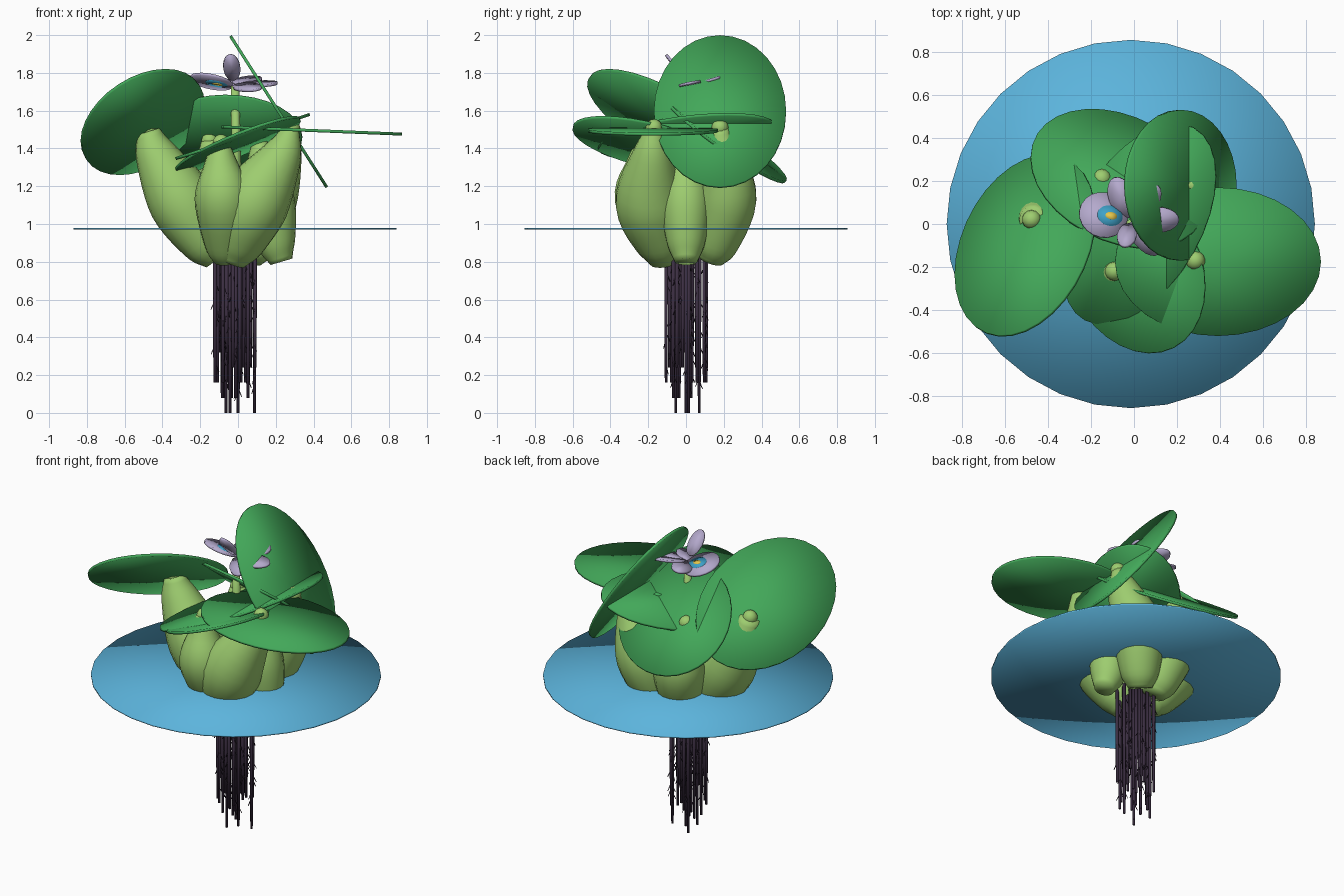
import bpy, bmesh, math, random
from mathutils import Vector, Matrix

if "Cube" in bpy.data.objects:
    bpy.data.objects.remove(bpy.data.objects["Cube"])

random.seed(7)


def mat(name, rgb):
    m = bpy.data.materials.new(name)
    m.diffuse_color = (*rgb, 1)
    m.use_nodes = True
    m.node_tree.nodes["Principled BSDF"].inputs["Base Color"].default_value = m.diffuse_color
    return m


LEAF = mat("leaf green", (0.055, 0.39, 0.10))
BULB = mat("bulb green", (0.34, 0.61, 0.16))
WATER = mat("water blue", (0.107, 0.456, 0.716))
ROOT = mat("root purple", (0.045, 0.028, 0.055))
PETAL = mat("petal lavender", (0.46, 0.40, 0.61))
SPOT = mat("petal blue", (0.05, 0.36, 0.58))
YELLOW = mat("spot yellow", (0.85, 0.62, 0.08))


def finish(bm, name, material):
    bmesh.ops.recalc_face_normals(bm, faces=bm.faces)
    for f in bm.faces:
        f.smooth = True
    me = bpy.data.meshes.new(name)
    bm.to_mesh(me)
    bm.free()
    me.materials.append(material)
    ob = bpy.data.objects.new(name, me)
    bpy.context.collection.objects.link(ob)
    return ob


def plate(name, center, u, v, thick, material, n=32):
    """Thin elliptical plate with half-axes u and v."""
    bm = bmesh.new()
    c, u, v = Vector(center), Vector(u), Vector(v)
    w = u.cross(v).normalized() * thick / 2
    rims = []
    for s in (1, -1):
        rim = [bm.verts.new(c + w * s + u * math.cos(2 * math.pi * i / n)
                            + v * math.sin(2 * math.pi * i / n)) for i in range(n)]
        mid = bm.verts.new(c + w * s)
        for i in range(n):
            bm.faces.new((mid, rim[i], rim[(i + 1) % n]))
        rims.append(rim)
    for i in range(n):
        j = (i + 1) % n
        bm.faces.new((rims[0][i], rims[1][i], rims[1][j], rims[0][j]))
    return finish(bm, name, material)


def leaf(name, center, hx, hy, mxy, a, b):
    """Leaf from its top-view ellipse (half extents, skew) and its slopes."""
    k = mxy / hx
    q = math.sqrt(hy * hy - k * k)
    plate(name, center, (hx, k, a * hx + b * k), (0, q, b * q), 0.016, LEAF)


def add_tube(bm, pts, sides):
    """Loft round rings through (x, y, z, radius) points and cap both ends."""
    rings = []
    for i, p in enumerate(pts):
        t = Vector(pts[min(i + 1, len(pts) - 1)][:3]) - Vector(pts[max(i - 1, 0)][:3])
        rot = Vector((0, 0, 1)).rotation_difference(t)
        rings.append([bm.verts.new(Vector(p[:3]) + rot @ Vector(
            (p[3] * math.cos(2 * math.pi * j / sides),
             p[3] * math.sin(2 * math.pi * j / sides), 0))) for j in range(sides)])
    for r0, r1 in zip(rings, rings[1:]):
        for j in range(sides):
            k = (j + 1) % sides
            bm.faces.new((r0[j], r0[k], r1[k], r1[j]))
    bm.faces.new(rings[0][::-1])
    bm.faces.new(rings[-1])


def smooth_path(pts, steps=5):
    """Catmull-Rom interpolation of 4D points."""
    P = [Vector(p) for p in pts]
    P = [P[0] * 2 - P[1]] + P + [P[-1] * 2 - P[-2]]
    out = []
    for i in range(1, len(P) - 2):
        p0, p1, p2, p3 = P[i - 1:i + 3]
        for s in range(steps):
            t = s / steps
            out.append(0.5 * (2 * p1 + (p2 - p0) * t + (2 * p0 - 5 * p1 + 4 * p2 - p3) * t * t
                              + (3 * p1 - p0 - 3 * p2 + p3) * t ** 3))
    out.append(P[-2])
    return [(p[0], p[1], p[2], max(p[3], 0.005)) for p in out]


# Water surface
plate("water_surface", (-0.015, 0, 0.975), (0.855, 0, 0), (0, 0.855, 0), 0.01, WATER, 32)

# Leaf pads
leaf("leaf_left", (-0.505, -0.10, 1.54), 0.325, 0.42, 0.045, 0.60, -0.64)
leaf("leaf_right", (0.39, -0.175, 1.495), 0.478, 0.345, 0, -0.04, 0)
leaf("leaf_steep", (0.215, 0.18, 1.595), 0.255, 0.35, 0, -1.57, 0)
leaf("leaf_middle", (0.025, 0.0, 1.463), 0.355, 0.467, 0.079, 0.33, 0)
leaf("leaf_front", (0.0, -0.20, 1.42), 0.33, 0.40, -0.03, 0.36, -0.15)
leaf("leaf_back", (-0.07, 0.21, 1.45), 0.41, 0.32, -0.04, -0.17, -0.75)

# Swollen float bulbs: base, belly, shoulder, tip
bulbs = {
    "left": [(-0.11, 0.0, 0.81, 0.07), (-0.17, 0.0, 0.90, 0.13), (-0.30, 0.01, 1.12, 0.175),
             (-0.43, 0.02, 1.36, 0.115), (-0.475, 0.02, 1.49, 0.06)],
    "right": [(-0.04, -0.11, 0.80, 0.08), (0.0, -0.13, 0.90, 0.14), (0.09, -0.19, 1.12, 0.185),
              (0.23, -0.18, 1.36, 0.11), (0.285, -0.17, 1.51, 0.04)],
    "side": [(0.23, 0.0, 0.80, 0.06), (0.20, 0.0, 0.91, 0.105), (0.17, 0.0, 1.12, 0.13),
             (0.13, 0.0, 1.32, 0.085), (0.11, 0.0, 1.46, 0.03)],
    "steep": [(0.06, 0.13, 0.81, 0.07), (0.09, 0.16, 0.90, 0.12), (0.16, 0.22, 1.14, 0.155),
              (0.24, 0.20, 1.36, 0.10), (0.275, 0.18, 1.51, 0.04)],
    "front": [(-0.06, -0.10, 0.81, 0.07), (-0.07, -0.14, 0.90, 0.11), (-0.08, -0.23, 1.14, 0.15),
              (-0.09, -0.23, 1.32, 0.09), (-0.09, -0.22, 1.43, 0.045)],
    "back": [(-0.05, 0.12, 0.81, 0.07), (-0.07, 0.15, 0.90, 0.12), (-0.11, 0.22, 1.14, 0.155),
             (-0.14, 0.21, 1.32, 0.09), (-0.15, 0.21, 1.44, 0.045)],
}
for key, pts in bulbs.items():
    bm = bmesh.new()
    add_tube(bm, smooth_path(pts), 18)
    # rounded tip showing through the pad
    bmesh.ops.create_uvsphere(bm, u_segments=14, v_segments=8, radius=0.045,
                              matrix=Matrix.Translation(Vector(pts[-1][:3])))
    finish(bm, "float_bulb_" + key, BULB)

# Flower stalk
bm = bmesh.new()
add_tube(bm, [(0.0, 0, 0.9, 0.03), (-0.01, 0, 1.4, 0.025), (-0.015, 0, 1.73, 0.022)], 12)
finish(bm, "flower_stalk", BULB)

# Flower petals: angle, distance, half length, half width, rise, roll
fc = Vector((-0.02, 0.02, 1.735))
petals = [(170, 0.125, 0.115, 0.11, 0.15, 0.35), (110, 0.11, 0.10, 0.06, 0.1, -0.2),
          (50, 0.11, 0.10, 0.06, 0.2, 0.2), (0, 0.13, 0.10, 0.06, 0.05, 0.2),
          (-50, 0.11, 0.10, 0.055, -0.1, 0.3), (-100, 0.12, 0.085, 0.045, 0.9, 0.2)]
for i, (ang, dist, hl, hw, rise, roll) in enumerate(petals):
    a = math.radians(ang)
    d = Vector((math.cos(a), math.sin(a), 0))
    side = Vector((-math.sin(a), math.cos(a), 0))
    u = d * math.cos(rise) + Vector((0, 0, math.sin(rise)))
    w = side.cross(u) * -1
    v = side * math.cos(roll) + w * math.sin(roll)
    c = fc + u * dist
    plate("petal_%d" % (i + 1), c, u * hl, v * hw, 0.014, PETAL, 20)
    if i == 0:
        # Blue patch and yellow eye on both sides of the banner petal
        n = u.cross(v).normalized()
        plate("petal_blue_patch", c - u * 0.03, u * 0.06, v * 0.05, 0.018, SPOT, 20)
        plate("petal_yellow_eye", c - u * 0.035, u * 0.028, v * 0.018, 0.022, YELLOW, 14)

# Hanging roots with fine side hairs
bm = bmesh.new()
for i in range(28):
    ang = i * 2.4
    r = 0.118 * math.sqrt((i + 0.5) / 28)
    x, y = -0.015 + r * math.cos(ang), r * math.sin(ang)
    low = 0.0 if i % 7 == 0 else random.choice((0.08, 0.16, 0.16, 0.24, 0.32))
    add_tube(bm, [(x, y, low, 0.008), (x, y, 0.5, 0.010), (x, y, 0.88, 0.011)], 6)
    for k in range(7):
        z = random.uniform(low + 0.08, 0.8)
        h = random.uniform(0, 2 * math.pi)
        dx, dy = 0.022 * math.cos(h), 0.022 * math.sin(h)
        add_tube(bm, [(x, y, z, 0.004), (x + dx, y + dy, z - 0.045, 0.002)], 4)
finish(bm, "roots", ROOT)
